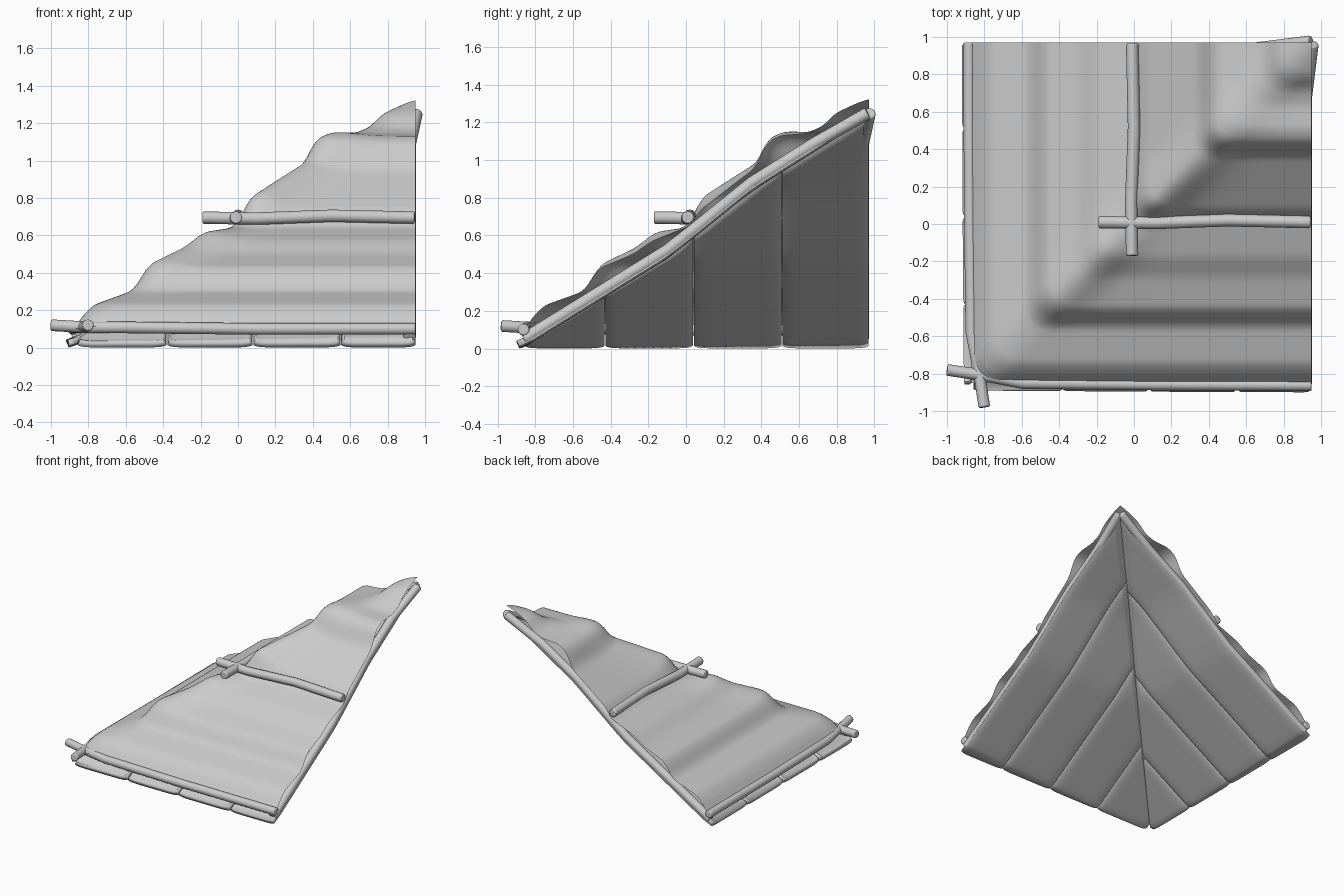
import bpy, math
from mathutils import Vector

cube = bpy.data.objects.get("Cube")
if cube:
    bpy.data.objects.remove(cube)

mat = bpy.data.materials.new("plain grey")
mat.use_nodes = True
GREY = (0.6, 0.6, 0.6, 1)
mat.diffuse_color = GREY
mat.node_tree.nodes["Principled BSDF"].inputs["Base Color"].default_value = GREY

# Heights up the slope: draped cover, extra swelling along the hip, plank underside
COVER = [(-.87, .1), (-.85, .15), (-.77, .23), (-.56, .305), (-.48, .425), (-.3, .5),
         (-.2, .57), (0, .65), (.05, .73), (.35, .96), (.41, 1.09), (.48, 1.13),
         (.62, 1.14), (.7, 1.17), (.77, 1.24), (.95, 1.32)]
SWELL = [(-.6, 0), (-.45, .03), (-.2, .05), (-.04, .01), (.05, .08), (.2, .06),
         (.4, .03), (.6, .01), (.95, .02)]
PLANK = [(-.905, 0), (-.88, .005), (-.12, .475), (.02, .585), (.33, .835), (.95, 1.225)]


def lookup(table, u):
    u = min(max(u, table[0][0]), table[-1][0])
    for (a, p), (b, q) in zip(table, table[1:]):
        if u <= b:
            return p + (q - p) * (u - a) / (b - a)


def soft(table, u):
    return sum(lookup(table, u + d) for d in (-.02, 0, .02)) / 3


def place(along, u, z, side):
    """The two slopes are mirror twins across the hip."""
    return (along, u + .02, z) if side == "front" else (u, along + .02, z)


def build(name, verts, faces):
    mesh = bpy.data.meshes.new(name)
    mesh.from_pydata(verts, [], faces)
    obj = bpy.data.objects.new(name, mesh)
    bpy.context.collection.objects.link(obj)
    mesh.materials.append(mat)
    return obj


def smooth(obj, angle):
    bpy.ops.object.select_all(action="DESELECT")
    obj.select_set(True)
    bpy.context.view_layer.objects.active = obj
    bpy.ops.object.shade_smooth_by_angle(angle=math.radians(angle))


def grid(name, rows, flip=False):
    n, m = len(rows), len(rows[0])
    faces = [(i * m + j, i * m + j + 1, (i + 1) * m + j + 1, (i + 1) * m + j)
             for i in range(n - 1) for j in range(m - 1)]
    if flip:
        faces = [f[::-1] for f in faces]
    return build(name, [p for row in rows for p in row], faces)


def log(name, points, side, radius=.033, sides=12):
    """Round pole following a gently bent path."""
    path = [Vector(place(*p, side)) for p in points]
    verts, faces = [], []
    for i, p in enumerate(path):
        t = (path[min(i + 1, len(path) - 1)] - path[max(i - 1, 0)]).normalized()
        s = t.cross(Vector((0, 0, 1))).normalized()
        w = s.cross(t)
        for k in range(sides):
            a = math.tau * k / sides
            verts.append(p + radius * (math.cos(a) * s + math.sin(a) * w))
    for i in range(len(path) - 1):
        for k in range(sides):
            a, b = i * sides + k, i * sides + (k + 1) % sides
            faces.append((a, b, b + sides, a + sides))
    faces.append(tuple(reversed(range(sides))))
    faces.append(tuple(range(len(verts) - sides, len(verts))))
    obj = build(name, verts, faces)
    bevel = obj.modifiers.new("worn ends", "BEVEL")
    bevel.width = .008
    bevel.segments = 2
    bevel.angle_limit = math.radians(60)
    smooth(obj, 40)


# Draped cover with a rounded, lumpy hip
def cover_point(x, v):
    k = .15
    h = max(k - abs(x - v), 0) / k
    u = min(x, v) - h * h * k / 4
    z = soft(COVER, u) + soft(SWELL, u) * math.exp(-((x - v) / .16) ** 2)
    return (x, v + .02, z)


N = 110
steps = [-.87 + 1.82 * i / N for i in range(N + 1)]
smooth(grid("roof_cover", [[cover_point(x, v) for x in steps] for v in steps]), 60)

# Underside planks with eased seams, each cut off along the hip
SEAMS = {"front": [-.86, -.38, .08, .55, .95], "left": [-.88, -.45, .02, .49, .95]}
for side, seams in SEAMS.items():
    for number, (a, b) in enumerate(zip(seams, seams[1:])):
        rows = []
        for i in range(17):
            c = -math.cos(math.pi * i / 16)
            along = a + .002 + (b - a - .004) * (c + 1) / 2
            row = []
            for j in range(25):
                u = -.905 + (along + .905) * j / 24
                row.append(place(along, u, soft(PLANK, u) + .012 * c ** 10, side))
            rows.append(row)
        plank = grid(f"{side}_plank_{number + 1}", rows, side == "left")
        solid = plank.modifiers.new("thickness", "SOLIDIFY")
        solid.thickness = .035
        solid.offset = -1
        smooth(plank, 40)

# Poles: eave, middle and open edge, repeated on both slopes
for side in SEAMS:
    log(f"{side}_eave_log", [(-1, -.8, .12), (-.8, -.83, .108), (-.6, -.87, .108),
                             (.1, -.878, .1), (.95, -.882, .1)], side, .031)
    log(f"{side}_middle_log", [(-.19, -.01, .695), (.1, -.015, .69), (.5, 0, .705),
                               (.945, -.01, .695)], side)
    rail = [(.918, u, lookup(PLANK, u) + .045) for u in (-.88, -.5, -.12, .02, .33, .65)]
    log(f"{side}_edge_log", rail + [(.955, .945, 1.25)], side)
